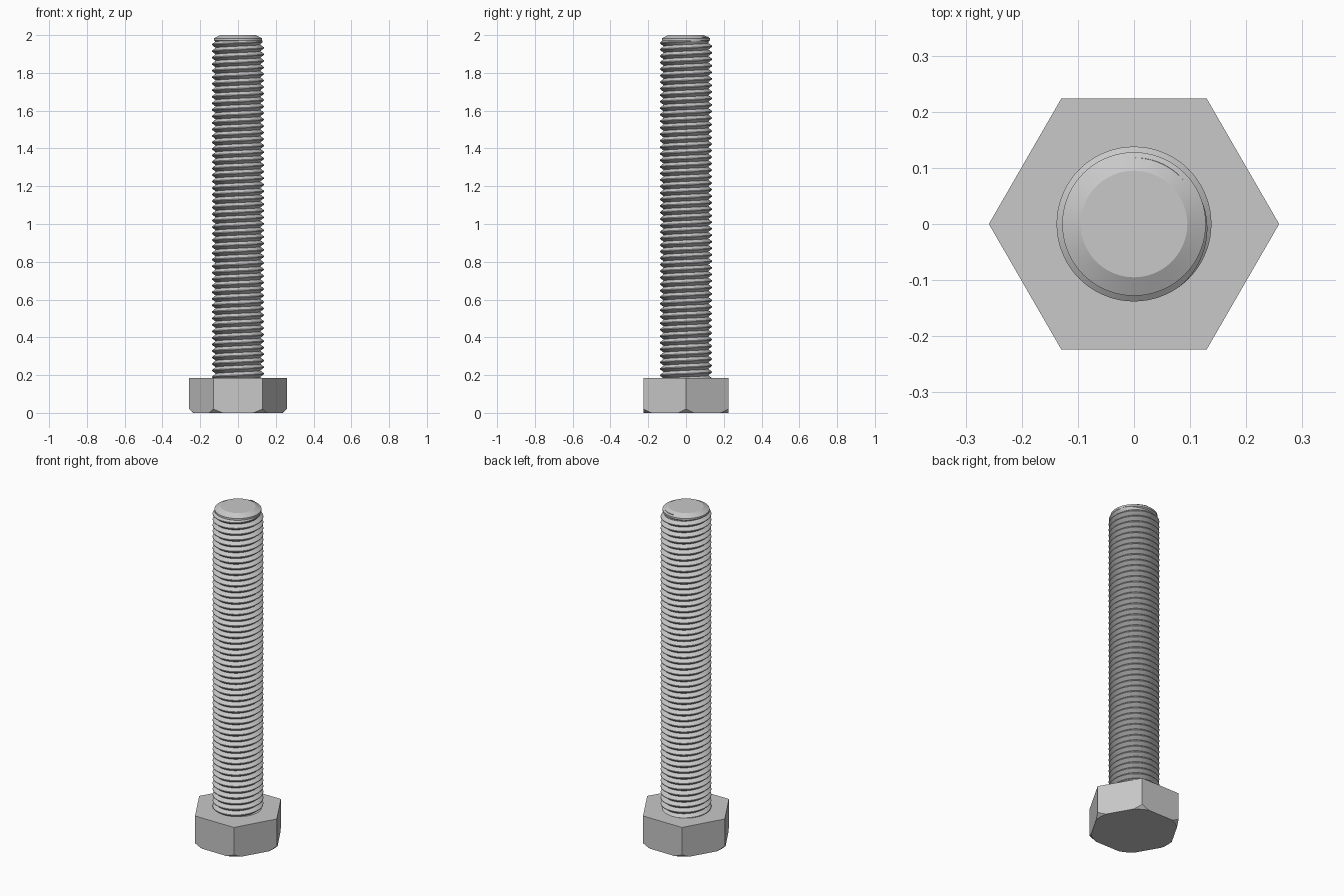
import bpy
import bmesh
from math import cos, sin, pi, radians

cube = bpy.data.objects.get("Cube")
if cube:
    bpy.data.objects.remove(cube, do_unlink=True)

SEG = 72                      # steps around the axis
HEAD_H, APOTHEM = 0.185, 0.224
CREST, ROOT, PITCH = 0.138, 0.118, 0.0345

steel = bpy.data.materials.new("grey_steel")
steel.use_nodes = True
grey = (0.58, 0.58, 0.58, 1)
steel.diffuse_color = grey
steel.node_tree.nodes["Principled BSDF"].inputs["Base Color"].default_value = grey


def polar(r, a, z):
    return (r * cos(a), r * sin(a), z)


def finish(name, bm):
    """Smooth gentle edges, keep hard ones sharp, and link the object."""
    bmesh.ops.remove_doubles(bm, verts=bm.verts, dist=1e-5)
    bm.normal_update()
    for f in bm.faces:
        f.smooth = True
    for e in bm.edges:
        e.smooth = e.calc_face_angle(0) < radians(20)
    mesh = bpy.data.meshes.new(name)
    bm.to_mesh(mesh)
    bm.free()
    mesh.materials.append(steel)
    obj = bpy.data.objects.new(name, mesh)
    bpy.context.collection.objects.link(obj)
    return obj


def skin(name, rings):
    """Closed solid through rings of points, listed from bottom to top."""
    bm = bmesh.new()
    loops = [[bm.verts.new(p) for p in ring] for ring in rings]
    for low, high in zip(loops, loops[1:]):
        for i in range(SEG):
            j = (i + 1) % SEG
            bm.faces.new((low[i], low[j], high[j], high[i]))
    bm.faces.new(loops[0][::-1])
    bm.faces.new(loops[-1])
    return finish(name, bm)


angles = [2 * pi * i / SEG for i in range(SEG)]

# Hexagonal head, with its lower corners turned off by a cone
CHAMFER_R = 0.238


def hex_radius(a):
    return APOTHEM / cos(a % (pi / 3) - pi / 6)


skin("hex_head", [
    [polar(min(hex_radius(a), CHAMFER_R), a, 0) for a in angles],
    [polar(hex_radius(a), a, max(0, hex_radius(a) - CHAMFER_R)) for a in angles],
    [polar(hex_radius(a), a, HEAD_H) for a in angles],
])

# Shank core with a collar and a chamfered tip
profile = [(ROOT, 0.15), (ROOT, 1.965), (0.128, 1.972), (0.128, 1.983), (0.095, 2.0)]
skin("shank", [[polar(r, a, z) for a in angles] for r, z in profile])

# Right-handed thread: crest and root helices joined turn by turn
start_z, end_z = HEAD_H - PITCH, 1.976
steps = int((end_z - start_z) / PITCH * SEG)
tooth = [(0, 0.0), (0.44, 1.0), (0.56, 1.0), (1.0, 0.0)]   # pitch share, height share
bm = bmesh.new()
previous = None
for i in range(steps + 1):
    # The last point faces +y and the ridge fades out towards it
    a = pi / 2 + 2 * pi * (i - steps) / SEG
    z = start_z + PITCH * (i / SEG - 0.5)
    fade = min(1, (steps - i) / (SEG * 0.4))
    row = [bm.verts.new(polar(ROOT + (CREST - ROOT) * h * fade, a, z + PITCH * t))
           for t, h in tooth]
    if previous:
        for k in range(len(tooth) - 1):
            bm.faces.new((previous[k], row[k], row[k + 1], previous[k + 1]))
    previous = row
finish("thread", bm)
